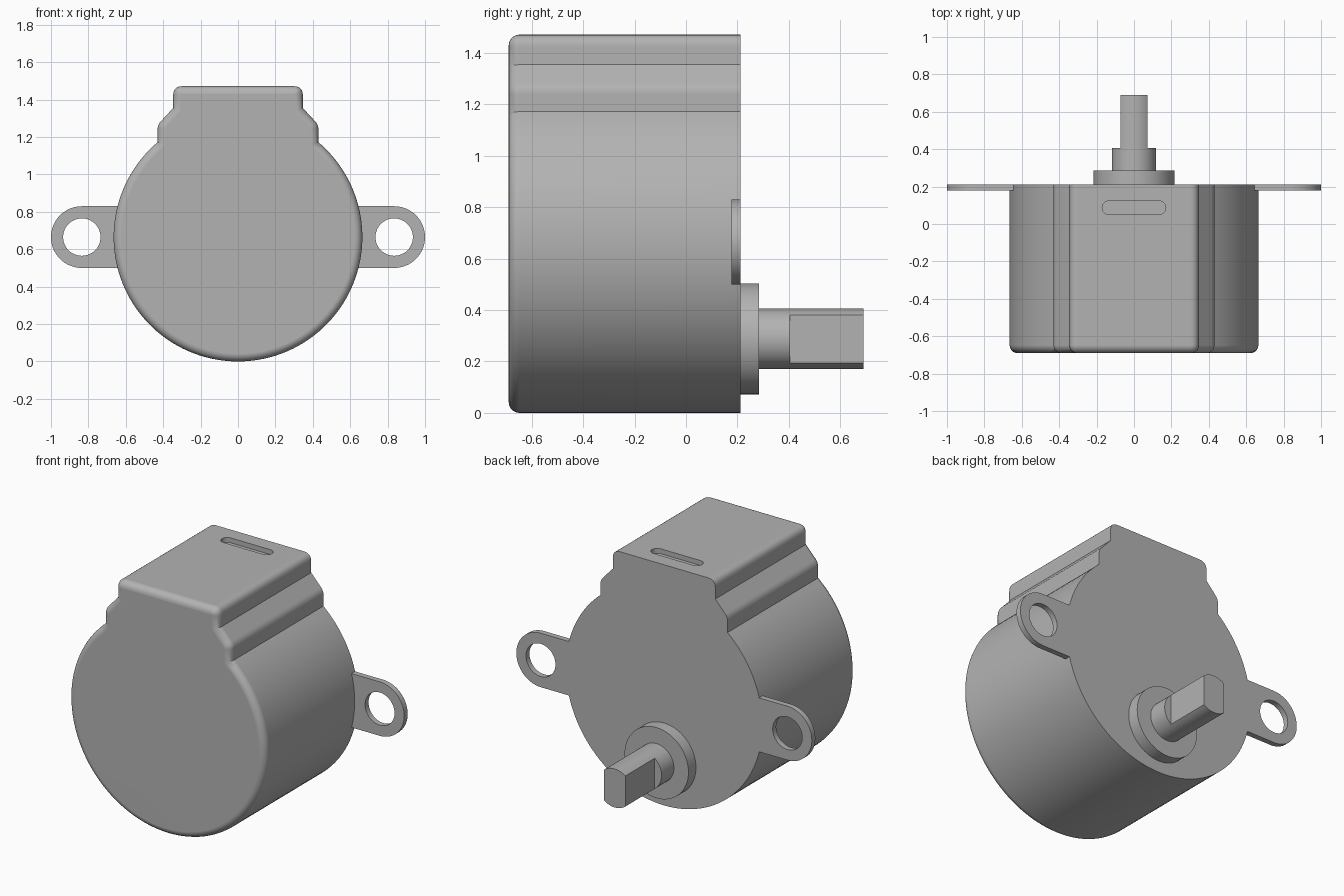
import bpy, bmesh
from math import sin, cos, pi, asin, radians
from mathutils import Vector

if "Cube" in bpy.data.objects:
    bpy.data.objects.remove(bpy.data.objects["Cube"])

steel = bpy.data.materials.new("grey_metal")
steel.use_nodes = True
GREY = (0.45, 0.45, 0.45, 1)
steel.diffuse_color = GREY
steel.node_tree.nodes["Principled BSDF"].inputs["Base Color"].default_value = GREY

FRONT, BACK = -0.69, 0.212
R = 0.665          # can radius and height of its centre
SHAFT_Z = 0.288


def arc(cx, cz, r, a0, a1, n):
    """Points along an arc, angles in radians."""
    return [(cx + r * cos(a0 + (a1 - a0) * i / n), cz + r * sin(a0 + (a1 - a0) * i / n))
            for i in range(n + 1)]


def rounded(prev, corner, nxt, r, n=6):
    """Soft corner between two straight runs."""
    c = Vector(corner)
    a = c + (Vector(prev) - c).normalized() * r
    b = c + (Vector(nxt) - c).normalized() * r
    return [tuple(a * (1 - t) ** 2 + c * 2 * t * (1 - t) + b * t * t)
            for t in (i / n for i in range(n + 1))]


def prism(name, points, y0, y1, bevel=0.0):
    """Extrude an x-z outline from y0 to y1; optionally round the rim at y0."""
    bm = bmesh.new()
    base = bm.faces.new([bm.verts.new((x, y0, z)) for x, z in points])
    new = bmesh.ops.extrude_face_region(bm, geom=[base], use_keep_orig=True)["geom"]
    bmesh.ops.translate(bm, vec=(0, y1 - y0, 0),
                        verts=[v for v in new if isinstance(v, bmesh.types.BMVert)])
    bmesh.ops.recalc_face_normals(bm, faces=bm.faces)
    if bevel:
        rim = [e for e in bm.edges if all(abs(v.co.y - y0) < 1e-5 for v in e.verts)]
        bmesh.ops.bevel(bm, geom=rim, offset=bevel, segments=6, profile=0.5,
                        affect='EDGES', clamp_overlap=False)
    mesh = bpy.data.meshes.new(name)
    bm.to_mesh(mesh)
    bm.free()
    obj = bpy.data.objects.new(name, mesh)
    mesh.materials.append(steel)
    bpy.context.collection.objects.link(obj)
    return obj


def select(obj):
    bpy.ops.object.select_all(action='DESELECT')
    obj.select_set(True)
    bpy.context.view_layer.objects.active = obj


def cut(obj, cutter):
    mod = obj.modifiers.new("cut", 'BOOLEAN')
    mod.operation, mod.solver, mod.object = 'DIFFERENCE', 'EXACT', cutter
    select(obj)
    bpy.ops.object.modifier_apply(modifier=mod.name)
    bpy.data.objects.remove(cutter)


def finish(obj):
    select(obj)
    bpy.ops.object.shade_smooth_by_angle(angle=radians(30))
    obj.modifiers.new("even shading", 'WEIGHTED_NORMAL').keep_sharp = True


# Motor can: round body with a stepped wire housing on top
half = 0.43
neck = (half, R + (R * R - half * half) ** 0.5)
shoulder, step, top = (half, 1.265), (0.347, 1.355), (0.347, 1.472)
right = [neck] + rounded(neck, shoulder, step, 0.025) + [step] \
    + rounded(step, top, (0, top[1]), 0.05)
start = asin((neck[1] - R) / R)
lower = arc(0, R, R, pi - start, 2 * pi + start, 96)[1:-1]
left = [(-x, z) for x, z in reversed(right)]
body = prism("motor_can", right + left + lower, FRONT, BACK, bevel=0.042)

# Shallow slot in the top of the housing
slot_r, slot_x, slot_y = 0.036, 0.134, 0.087
outline = arc(slot_x, slot_y, slot_r, -pi / 2, pi / 2, 12) \
    + arc(-slot_x, slot_y, slot_r, pi / 2, 3 * pi / 2, 12)
cutter = prism("slot_cutter", [(x, -y) for x, y in outline], 0, 0.2)
cutter.rotation_euler.x = pi / 2
cutter.location.z = top[1] - 0.03
cutter.hide_render = True
bpy.context.view_layer.update()
cut(body, cutter)
finish(body)

# Mounting ears with screw holes
for side, label in ((1, "left"), (-1, "right")):
    ear = arc(0.835, R, 0.165, -pi / 2, pi / 2, 32) + [(0.6, R + 0.165), (0.6, R - 0.165)]
    tab = prism(label + "_mounting_ear", [(side * x, z) for x, z in ear], 0.178, BACK)
    hole = prism("hole_cutter", arc(side * 0.835, R, 0.1, 0, 2 * pi, 48)[:-1], 0.1, 0.3)
    cut(tab, hole)
    finish(tab)

# Output boss, shaft and double-flat shaft tip
finish(prism("shaft_boss", arc(0, SHAFT_Z, 0.216, 0, 2 * pi, 64)[:-1], BACK - 0.02, 0.285))
finish(prism("shaft_collar", arc(0, SHAFT_Z, 0.118, 0, 2 * pi, 48)[:-1], 0.27, 0.405))
a = asin(0.072 / 0.118)
tip = arc(0, SHAFT_Z, 0.118, pi / 2 - a, pi / 2 + a, 12) \
    + arc(0, SHAFT_Z, 0.118, 3 * pi / 2 - a, 3 * pi / 2 + a, 12)
finish(prism("shaft_flat_tip", tip, 0.39, 0.69))
